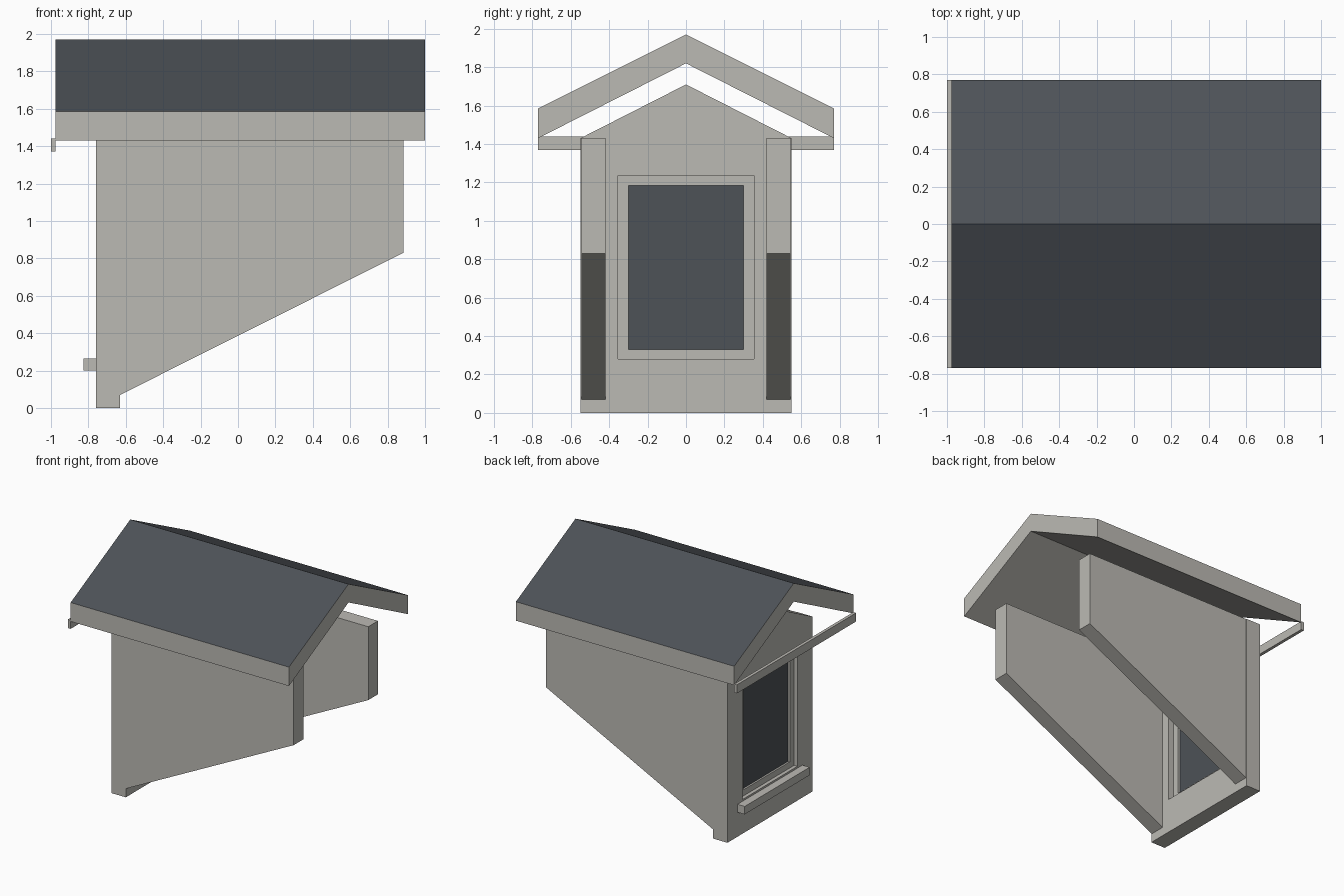
import bpy
import bmesh

cube = bpy.data.objects.get("Cube")
if cube:
    bpy.data.objects.remove(cube, do_unlink=True)


def material(name, rgb):
    mat = bpy.data.materials.new(name)
    mat.use_nodes = True
    mat.diffuse_color = (*rgb, 1)
    mat.node_tree.nodes["Principled BSDF"].inputs["Base Color"].default_value = (*rgb, 1)
    return mat


STONE = material("warm grey paint", (0.50, 0.49, 0.455))
SLATE = material("slate grey", (0.075, 0.084, 0.096))


def finish(name, bm, *mats):
    bmesh.ops.recalc_face_normals(bm, faces=bm.faces)
    mesh = bpy.data.meshes.new(name)
    bm.to_mesh(mesh)
    bm.free()
    for mat in mats:
        mesh.materials.append(mat)
    obj = bpy.data.objects.new(name, mesh)
    bpy.context.collection.objects.link(obj)
    return obj


def prism(name, points, axis, low, high, *mats):
    """Extrude a flat outline along x (points are y, z) or y (points are x, z)."""
    def place(p, d):
        return (d, p[0], p[1]) if axis == "x" else (p[0], d, p[1])
    bm = bmesh.new()
    ends = [[bm.verts.new(place(p, d)) for p in points] for d in (low, high)]
    for end in ends:
        bm.faces.new(end)
    n = len(points)
    for i in range(n):
        j = (i + 1) % n
        bm.faces.new((ends[0][i], ends[0][j], ends[1][j], ends[1][i]))
    return finish(name, bm, *mats)


def rect(half_width, z0, z1):
    return [(-half_width, z0), (half_width, z0), (half_width, z1), (-half_width, z1)]


def ring(name, outer, inner, x0, x1, mat):
    """Rectangular panel with a rectangular opening, thick along x."""
    bm = bmesh.new()
    loops = [[bm.verts.new((x, *p)) for p in pts]
             for pts, x in ((outer, x0), (outer, x1), (inner, x1), (inner, x0))]
    for k in range(4):
        a, b = loops[k], loops[(k + 1) % 4]
        for i in range(4):
            j = (i + 1) % 4
            bm.faces.new((a[i], a[j], b[j], b[i]))
    return finish(name, bm, mat)


# End wall with its window opening and gable
WALL_OUT, WALL_IN, EAVE = -0.76, -0.63, 1.43
opening = rect(0.355, 0.28, 1.235)
pane = rect(0.30, 0.33, 1.185)
ring("window_wall", rect(0.55, 0, EAVE), opening, WALL_OUT, WALL_IN, STONE)
prism("gable", [(-0.55, EAVE), (0.55, EAVE), (0, 1.71)], "x", WALL_OUT, WALL_IN, STONE)

# Window
ring("window_frame", opening, pane, -0.73, -0.68, STONE)
prism("window_glass", pane, "x", -0.715, -0.70, SLATE)
prism("window_sill", rect(0.42, 0.20, 0.265), "x", -0.825, WALL_OUT, STONE)

# Side walls with sloping bottoms
cheek = [(WALL_IN, 0.07), (0.885, 0.83), (0.885, EAVE), (WALL_IN, EAVE)]
for name, side in (("left_side_wall", 1), ("right_side_wall", -1)):
    low, high = sorted((side * 0.42, side * 0.545))
    prism(name, cheek, "y", low, high, STONE)

# Roof: slate on the upward faces, paint on the edges and underside
roof = prism("roof", [(-0.77, 1.43), (0, 1.82), (0.77, 1.43),
                      (0.77, 1.585), (0, 1.97), (-0.77, 1.585)],
             "x", -0.975, 1.0, STONE, SLATE)
for face in roof.data.polygons:
    face.material_index = int(face.normal.z > 0.3)

# Crossbar at the eaves
prism("eaves_crossbar", rect(0.77, 1.37, 1.44), "x", -1.0, -0.975, STONE)
